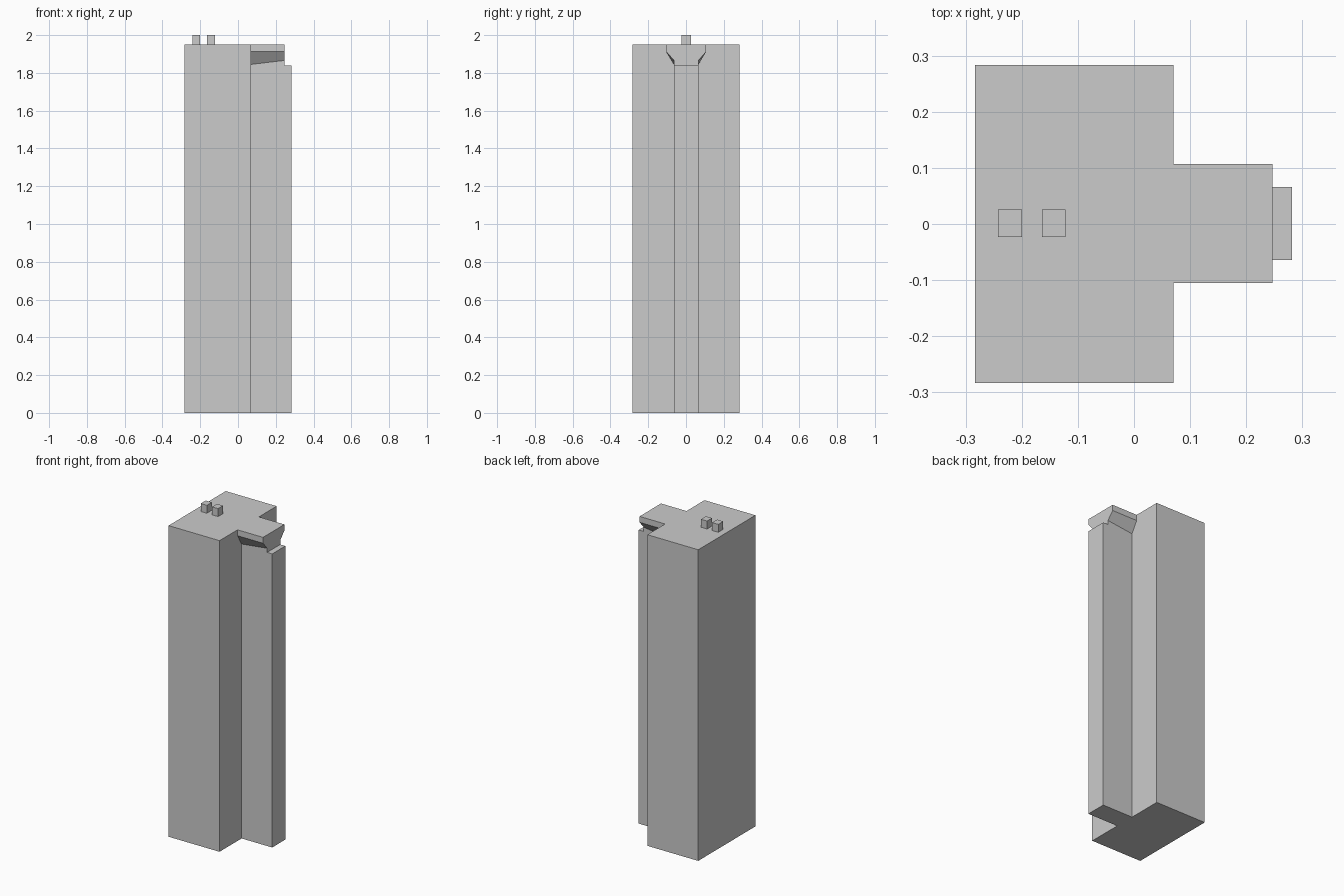
import bpy
import bmesh

cube = bpy.data.objects.get("Cube")
if cube:
    bpy.data.objects.remove(cube, do_unlink=True)

GREY = (0.6, 0.6, 0.6, 1.0)
mat = bpy.data.materials.new("concrete_grey")
mat.use_nodes = True
mat.diffuse_color = GREY
mat.node_tree.nodes["Principled BSDF"].inputs["Base Color"].default_value = GREY


def finish(name, bm):
    bmesh.ops.recalc_face_normals(bm, faces=bm.faces[:])
    mesh = bpy.data.meshes.new(name)
    bm.to_mesh(mesh)
    bm.free()
    mesh.materials.append(mat)
    obj = bpy.data.objects.new(name, mesh)
    bpy.context.collection.objects.link(obj)
    return obj


def prism(name, outline, z0, z1):
    """Extrude a plan outline from z0 up to z1."""
    bm = bmesh.new()
    base = bm.faces.new([bm.verts.new((x, y, z0)) for x, y in outline])
    top = bmesh.ops.extrude_face_region(bm, geom=[base])["geom"]
    moved = [v for v in top if isinstance(v, bmesh.types.BMVert)]
    bmesh.ops.translate(bm, verts=moved, vec=(0, 0, z1 - z0))
    return finish(name, bm)


def box(name, x0, x1, y0, y1, z0, z1):
    return prism(name, [(x0, y0), (x1, y0), (x1, y1), (x0, y1)], z0, z1)


BACK, WALL, LIP, END = -0.283, 0.07, 0.247, 0.282
ROOF, STEP = 1.95, 1.84
MID = 0.001

# Main tower block
box("main_tower", BACK, WALL, -0.283, 0.283, 0, ROOF)

# Narrow shaft along the side of the tower
box("side_shaft", WALL, END, MID - 0.065, MID + 0.065, 0, STEP)

# Flared head over the shaft: cross-section lofted from the wall to the lip
bm = bmesh.new()
rings = []
for x, flare in ((WALL, 1.845), (LIP, 1.866)):
    half = [(0.065, STEP), (0.065, flare), (0.106, 1.913), (0.106, ROOF)]
    section = half + [(-y, z) for y, z in reversed(half)]
    rings.append([bm.verts.new((x, MID + y, z)) for y, z in section])
for ring in rings:
    bm.faces.new(ring)
n = len(rings[0])
for i in range(n):
    j = (i + 1) % n
    bm.faces.new((rings[0][i], rings[0][j], rings[1][j], rings[1][i]))
finish("flared_head", bm)

# Pair of small roof vents
for side, x in (("outer", -0.242), ("inner", -0.164)):
    box(side + "_roof_vent", x, x + 0.042, -0.023, 0.026, ROOF, 2.0)
